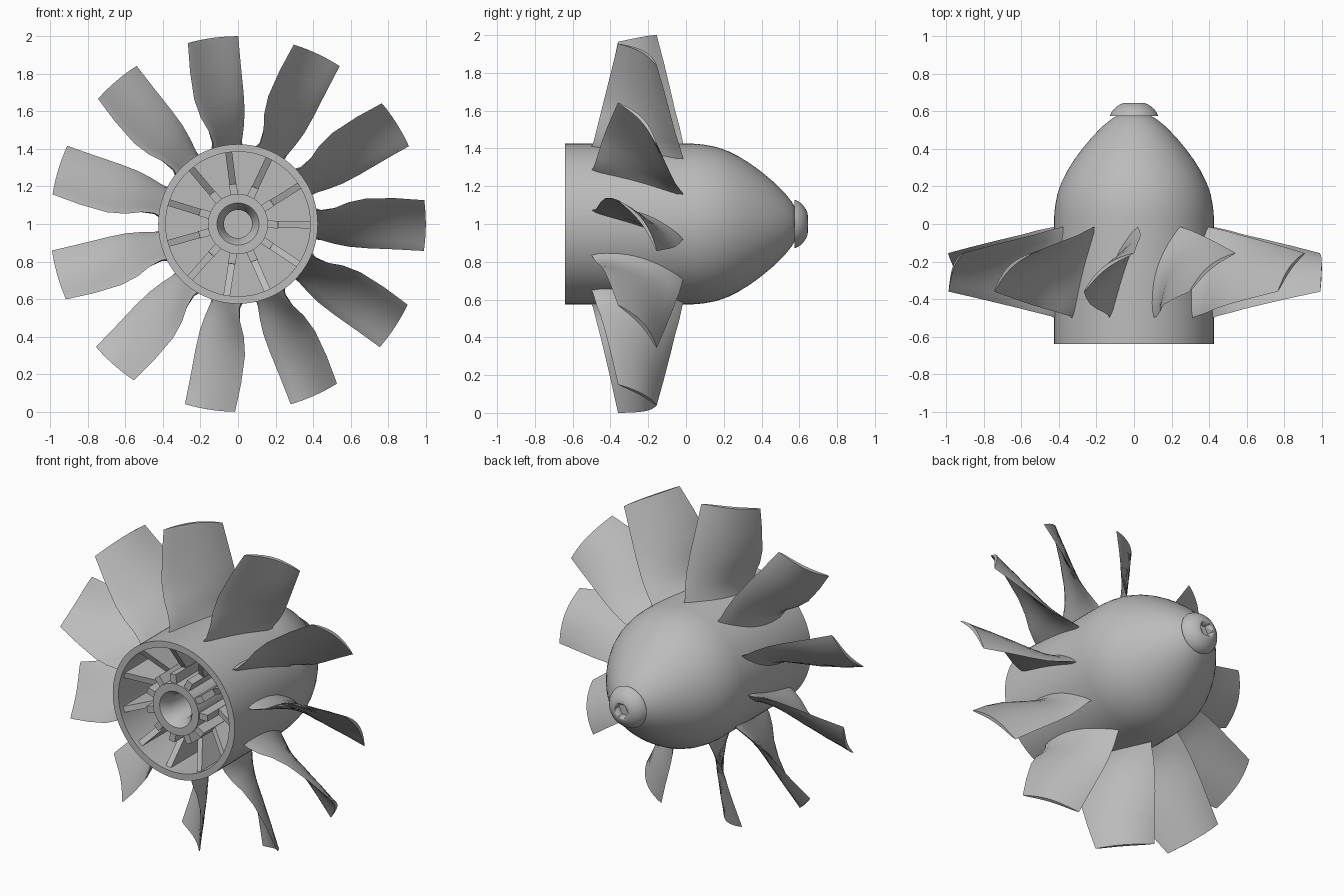
import bpy
import bmesh
import math
from mathutils import Vector

cube = bpy.data.objects.get("Cube")
if cube:
    bpy.data.objects.remove(cube, do_unlink=True)

BLADES = 11
PITCH = math.tau / BLADES
START = math.radians(-0.8)

grey = bpy.data.materials.new("plain grey")
grey.use_nodes = True
grey.diffuse_color = (0.5, 0.5, 0.5, 1)
grey.node_tree.nodes["Principled BSDF"].inputs["Base Color"].default_value = (0.5, 0.5, 0.5, 1)


def polar(r, angle, y):
    """Point around the shaft, which runs along y at height 1."""
    return Vector((r * math.cos(angle), y, 1 + r * math.sin(angle)))


def finish(name, bm, sharp=35):
    bmesh.ops.remove_doubles(bm, verts=bm.verts, dist=0.0001)
    bmesh.ops.recalc_face_normals(bm, faces=bm.faces)
    mesh = bpy.data.meshes.new(name)
    bm.to_mesh(mesh)
    bm.free()
    mesh.materials.append(grey)
    obj = bpy.data.objects.new(name, mesh)
    bpy.context.collection.objects.link(obj)
    bpy.ops.object.select_all(action="DESELECT")
    obj.select_set(True)
    bpy.context.view_layer.objects.active = obj
    bpy.ops.object.shade_smooth_by_angle(angle=math.radians(sharp))
    return obj


def loft(bm, rings, caps=True):
    """Skin a list of closed rings of points."""
    loops = [[bm.verts.new(p) for p in ring] for ring in rings]
    n = len(loops[0])
    for a, b in zip(loops, loops[1:]):
        for i in range(n):
            j = (i + 1) % n
            bm.faces.new((a[i], a[j], b[j], b[i]))
    if caps:
        bm.faces.new(loops[0])
        bm.faces.new(loops[-1])


def lathe(name, profile, sides=88):
    bm = bmesh.new()
    rings = [[polar(r, math.tau * i / sides, y) for i in range(sides)] for r, y in profile]
    loft(bm, rings)
    return finish(name, bm)


# Hub shell: open front cup, straight barrel and rounded nose
lathe("hub_shell", [
    (0.05, -0.25), (0.385, -0.25), (0.385, -0.64), (0.425, -0.64), (0.425, 0.04),
    (0.421, 0.09), (0.408, 0.16), (0.387, 0.22), (0.357, 0.28), (0.32, 0.34),
    (0.276, 0.40), (0.226, 0.46), (0.168, 0.52), (0.118, 0.56), (0.085, 0.58)])

# Centre boss with countersunk bore
lathe("centre_boss", [
    (0.16, -0.24), (0.16, -0.62), (0.112, -0.62), (0.075, -0.56), (0.075, -0.35)])

# Ribs joining boss and rim, with sloping front edges
bm = bmesh.new()
for k in range(BLADES):
    a = START + k * PITCH
    rings = []
    for r, front, half in ((0.14, -0.61, 0.02), (0.215, -0.61, 0.02),
                           (0.216, -0.50, 0.018), (0.39, -0.61, 0.018)):
        rings.append([polar(r, a + side * half / r, y)
                      for side, y in ((-1, front), (1, front), (1, -0.24), (-1, -0.24))])
    loft(bm, rings)
finish("hub_ribs", bm, 20)

# Twisted blade stations: radius, leading offset and y, trailing offset and y, thickness
STATIONS = [
    (0.40, 0.085, -0.51, -0.075, -0.01, 0.085),
    (0.45, 0.076, -0.49, -0.080, -0.02, 0.050),
    (0.52, 0.092, -0.473, -0.098, -0.035, 0.040),
    (0.60, 0.125, -0.452, -0.113, -0.057, 0.036),
    (0.70, 0.147, -0.428, -0.120, -0.08, 0.032),
    (0.85, 0.150, -0.393, -0.124, -0.116, 0.026),
    (1.00, 0.141, -0.36, -0.130, -0.155, 0.020)]
STEPS = 14


def section(station, angle):
    """Cambered lens section wrapped on a cylinder of the station radius."""
    r, lead_t, lead_y, trail_t, trail_y, thick = station
    lead, trail = Vector((lead_t, lead_y)), Vector((trail_t, trail_y))
    chord = (trail - lead).normalized()
    normal = Vector((-chord.y, chord.x))
    if normal.x < 0:
        normal.negate()
    points = []
    for i in range(2 * STEPS):
        s = i / STEPS if i <= STEPS else 2 - i / STEPS
        side = 0.5 if i <= STEPS else -0.5
        bow = math.sin(math.pi * s)
        body = (0.1 + 0.9 * bow ** 0.7) if 0 < s < 1 else 0
        p = lead.lerp(trail, s) + normal * (0.032 * bow + side * thick * body)
        points.append(polar(r, angle + p.x / r, p.y))
    return points


for k in range(BLADES):
    bm = bmesh.new()
    loft(bm, [section(st, START + k * PITCH) for st in STATIONS])
    finish("blade_%d" % (k + 1), bm, 50)

# Domed nose screw with a hexagonal socket
screw = lathe("nose_screw", [
    (0.075, 0.56), (0.075, 0.575), (0.128, 0.575), (0.122, 0.592), (0.108, 0.611),
    (0.09, 0.627), (0.07, 0.639), (0.055, 0.644), (0.04, 0.645)], 48)
cutter = lathe("socket_cutter", [(0.047, 0.60), (0.047, 0.70)], 6)
cutter.hide_render = True
cut = screw.modifiers.new("socket", "BOOLEAN")
cut.operation = "DIFFERENCE"
cut.solver = "EXACT"
cut.object = cutter
bpy.ops.object.select_all(action="DESELECT")
screw.select_set(True)
bpy.context.view_layer.objects.active = screw
bpy.ops.object.modifier_apply(modifier=cut.name)
bpy.data.objects.remove(cutter, do_unlink=True)
